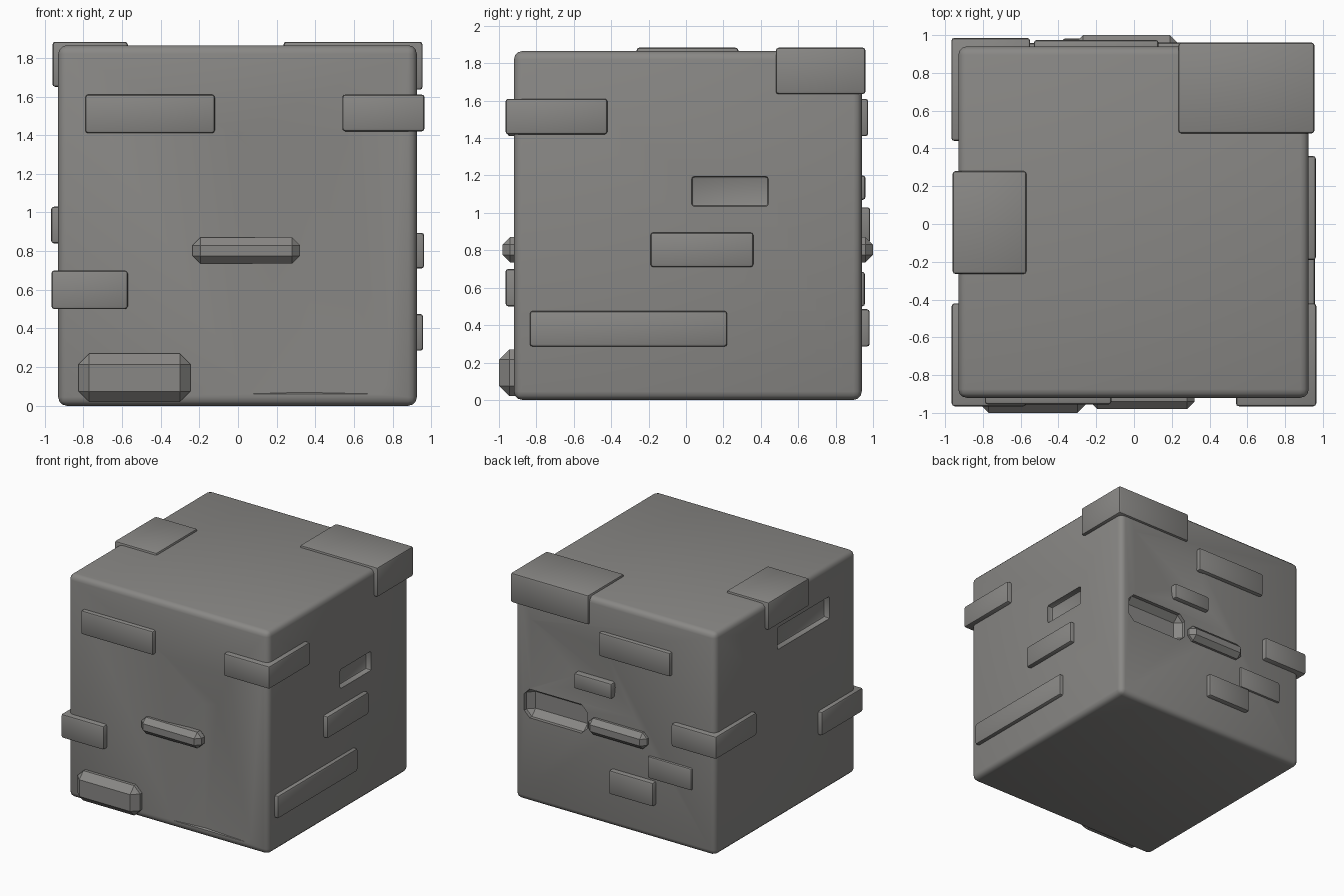
import bpy, bmesh, math

if "Cube" in bpy.data.objects:
    bpy.data.objects.remove(bpy.data.objects["Cube"])

stone = bpy.data.materials.new("grey stone")
stone.diffuse_color = (0.25, 0.245, 0.235, 1)
stone.use_nodes = True
stone.node_tree.nodes["Principled BSDF"].inputs["Base Color"].default_value = stone.diffuse_color


def finish(name, bm):
    bmesh.ops.recalc_face_normals(bm, faces=bm.faces)
    me = bpy.data.meshes.new(name)
    bm.to_mesh(me)
    bm.free()
    ob = bpy.data.objects.new(name, me)
    bpy.context.collection.objects.link(ob)
    me.materials.append(stone)
    return ob


def smooth(ob, angle=40):
    bpy.ops.object.select_all(action='DESELECT')
    ob.select_set(True)
    bpy.context.view_layer.objects.active = ob
    bpy.ops.object.shade_smooth_by_angle(angle=math.radians(angle))


def box(name, x, y, z, bevel=0.015, seg=2):
    """Bevelled box from (min, max) pairs."""
    bm = bmesh.new()
    bmesh.ops.create_cube(bm, size=1)
    for v in bm.verts:
        for i, r in enumerate((x, y, z)):
            v.co[i] = r[0] if v.co[i] < 0 else r[1]
    bmesh.ops.bevel(bm, geom=bm.edges[:], offset=bevel, segments=seg,
                    profile=0.5, affect='EDGES')
    return finish(name, bm)


def hull(name, pts):
    bm = bmesh.new()
    for p in pts:
        bm.verts.new(p)
    bmesh.ops.convex_hull(bm, input=bm.verts[:])
    return finish(name, bm)


# Main block
FRONT, BACK = -0.92, 0.94
body = box("stone_block", (-0.93, 0.925), (FRONT, BACK), (0, 1.865), 0.045, 3)

# Recessed bricks and worn hollows cut from the block
cutters = [
    box("right_recess", (0.875, 1.1), (0.03, 0.44), (1.035, 1.195)),
    box("left_recess", (-1.1, -0.88), (-0.57, 0.12), (1.42, 1.605)),
    box("back_recess", (0.26, 0.84), (0.86, 1.1), (0.705, 0.945), 0.05, 1),
    hull("front_hollow", [(x, FRONT - 0.002, z) for x, z in
         ((-0.05, 1.43), (0.57, 1.43), (0.78, 0.06), (0.0, 0.06))] +
         [(0.31, -0.885, 1.09), (0.43, -0.88, 1.12), (0.33, -0.905, 0.07)]),
    hull("back_hollow", [(x, BACK + 0.002, z) for x, z in
         ((0.8, 1.55), (0.1, 1.5), (-0.2, 0.95), (0.8, 0.95))] +
         [(0.38, 0.905, 1.16), (0.03, 0.905, 1.16)]),
]
for c in cutters:
    c.hide_render = True
    c.hide_set(True)
    m = body.modifiers.new(c.name, 'BOOLEAN')
    m.operation = 'DIFFERENCE'
    m.solver = 'EXACT'
    m.object = c
dg = bpy.context.evaluated_depsgraph_get()
cut_mesh = bpy.data.meshes.new_from_object(body.evaluated_get(dg))
body.modifiers.clear()
body.data = cut_mesh
for c in cutters:
    bpy.data.objects.remove(c)
smooth(body, 35)

# Raised bricks: name, x, y, z ranges
bricks = [
    ("front_upper_brick", (-0.79, -0.12), (-0.955, -0.86), (1.41, 1.61)),
    ("front_right_corner_brick", (0.54, 0.965), (-0.965, -0.42), (1.42, 1.61)),
    ("front_left_corner_brick", (-0.965, -0.57), (-0.965, -0.42), (0.5, 0.7)),
    ("right_middle_brick", (0.86, 0.963), (-0.19, 0.36), (0.71, 0.895)),
    ("right_lower_brick", (0.86, 0.958), (-0.835, 0.22), (0.285, 0.475)),
    ("back_left_corner_brick", (-0.967, -0.55), (0.44, 0.985), (0.84, 1.03)),
    ("top_left_brick", (-0.96, -0.57), (-0.265, 0.28), (1.65, 1.883)),
    ("top_back_corner_brick", (0.235, 0.955), (0.48, 0.96), (1.635, 1.883)),
    ("back_upper_brick", (-0.53, 0.13), (0.88, 0.974), (1.41, 1.61)),
    ("back_lower_brick", (-0.72, -0.31), (0.88, 0.957), (0.5, 0.685)),
    ("back_bottom_brick", (-0.38, 0.03), (0.88, 0.982), (0.285, 0.485)),
    ("back_hollow_brick", (0.02, 0.37), (0.86, 0.96), (1.07, 1.2)),
]
for b in bricks:
    smooth(box(*b))

# Bricks with wide chamfers
for name, x, y, z, bev in [
    ("front_middle_brick", (-0.235, 0.32), (-0.98, -0.86), (0.735, 0.87), 0.04),
    ("back_middle_brick", (-0.31, 0.23), (0.88, 1.0), (0.735, 0.87), 0.04),
    ("front_bottom_brick", (-0.825, -0.245), (-1.0, -0.86), (0.02, 0.27), 0.055),
]:
    smooth(box(name, x, y, z, bev, 1), 30)
